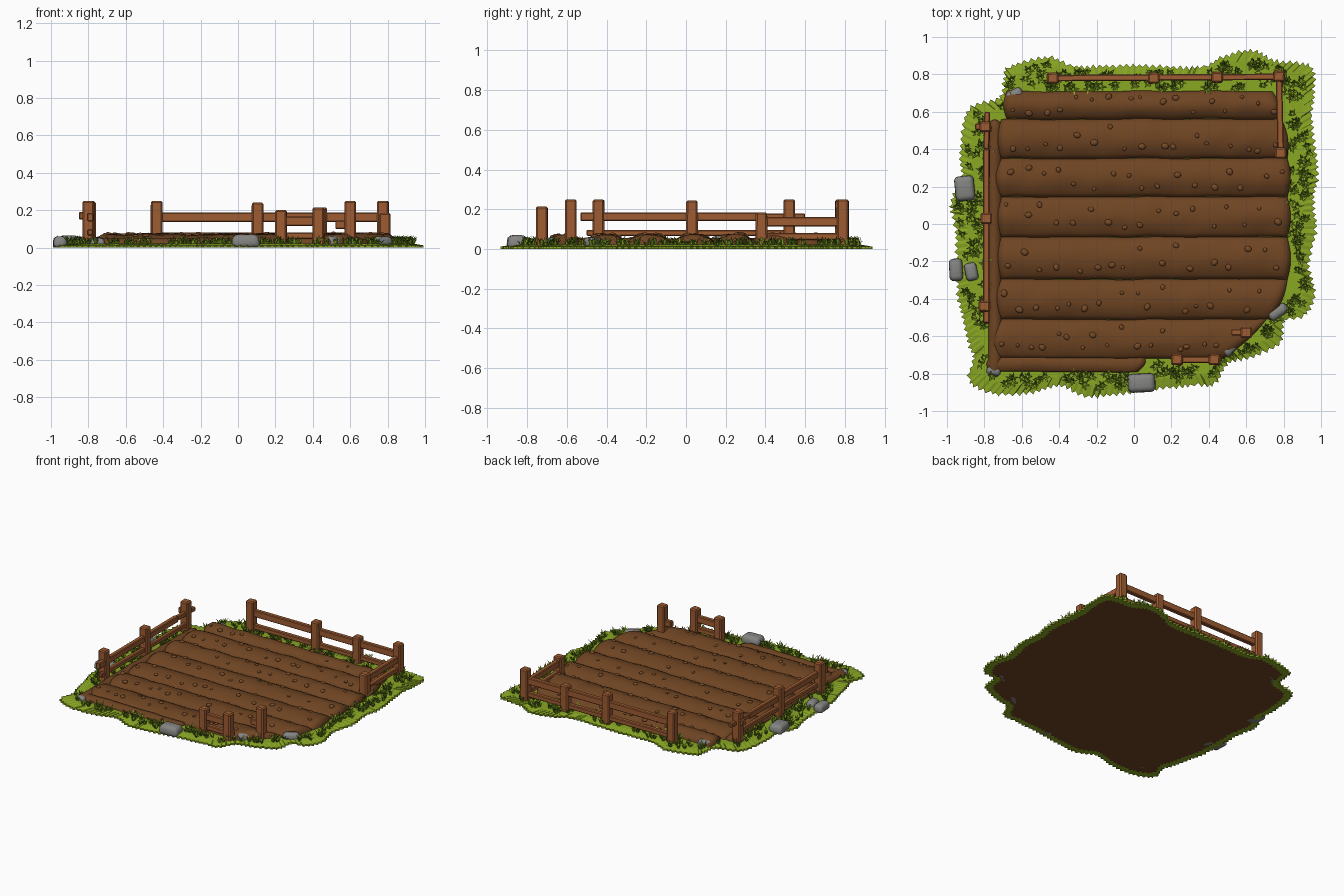
import bpy, bmesh, math, random
from mathutils import Vector, Matrix, noise

if "Cube" in bpy.data.objects:
    bpy.data.objects.remove(bpy.data.objects["Cube"])

random.seed(7)


def mat(name, r, g, b):
    m = bpy.data.materials.new(name)
    lin = [((c / 255 + 0.055) / 1.055) ** 2.4 for c in (r, g, b)]
    m.diffuse_color = (*lin, 1)
    m.use_nodes = True
    m.node_tree.nodes["Principled BSDF"].inputs["Base Color"].default_value = m.diffuse_color
    return m


GRASS = mat("grass green", 138, 168, 36)
BLADE = mat("blade green", 112, 148, 32)
SOIL = mat("soil brown", 110, 68, 34)
CLOD = mat("clod brown", 118, 74, 38)
WOOD = mat("fence wood", 158, 92, 50)
STONE = mat("stone grey", 132, 132, 130)


def finish(bm, name, mats, smooth=False, recalc=True):
    if recalc:
        bmesh.ops.recalc_face_normals(bm, faces=bm.faces)
    me = bpy.data.meshes.new(name)
    bm.to_mesh(me)
    bm.free()
    for m in mats:
        me.materials.append(m)
    for p in me.polygons:
        p.use_smooth = smooth
    ob = bpy.data.objects.new(name, me)
    bpy.context.collection.objects.link(ob)
    return ob


def inside(x, y, poly):
    hit = False
    for (x1, y1), (x2, y2) in zip(poly, poly[1:] + poly[:1]):
        if (y1 > y) != (y2 > y) and x < (x2 - x1) * (y - y1) / (y2 - y1) + x1:
            hit = not hit
    return hit


# Grass pad outline, clockwise from the back left corner
OUT = [(-.66, .84), (-.46, .89), (-.32, .84), (-.02, .845), (.35, .835), (.48, .89), (.64, .925),
       (.75, .87), (.94, .84), (.96, .72), (.945, .56), (.98, .29), (.955, .13), (.97, -.03),
       (.93, -.21), (.96, -.37), (.91, -.49), (.8, -.51), (.78, -.63), (.62, -.71), (.5, -.74),
       (.43, -.85), (.3, -.86), (.03, -.89), (-.24, -.92), (-.4, -.86), (-.56, -.9), (-.77, -.9),
       (-.88, -.83), (-.85, -.72), (-.88, -.64), (-.91, -.51), (-.94, -.35), (-.95, -.03),
       (-.975, .11), (-.92, .24), (-.925, .4), (-.88, .61), (-.72, .67), (-.69, .79)]
# Tilled area
BED = [(-.7, .58), (-.65, .72), (.74, .72), (.82, .56), (.84, -.3), (.8, -.46), (.56, -.66),
       (.42, -.74), (.04, -.75), (.03, -.79), (-.78, -.81), (-.78, .52)]

# Grass pad with a toothed edge and soil underside
edge, n = [], len(OUT)
for i in range(n):
    a, b, c, d = (Vector(OUT[(i + k) % n]) for k in (-1, 0, 1, 2))
    steps = max(2, 2 * round((c - b).length / 0.034))
    for s in range(steps):
        t = s / steps
        p = 0.5 * (2 * b + (c - a) * t + (2 * a - 5 * b + 4 * c - d) * t * t
                   + (3 * b - a - 3 * c + d) * t ** 3)
        out = Vector((-(c - b).y, (c - b).x)).normalized()
        edge.append(p + out * ((0.012 if s % 2 else -0.006) + random.uniform(-.004, .004)))
bm = bmesh.new()
rings = [[bm.verts.new((p.x * k, p.y * k, z)) for p in edge]
         for k, z in ((.94, .022), (1, .012), (1, 0), (.95, 0))]
top, bot = bm.verts.new((0, 0, .022)), bm.verts.new((0, 0, 0))
m = len(edge)
for i in range(m):
    j = (i + 1) % m
    bm.faces.new((top, rings[0][i], rings[0][j]))
    for r, s in zip(rings, rings[1:]):
        bm.faces.new((r[i], s[i], s[j], r[j]))
    bm.faces.new((bot, rings[3][j], rings[3][i])).material_index = 1
finish(bm, "grass_pad", [GRASS, SOIL])


# Ploughed rows: (y low, y high, left x, right x at low, right x at high, height)
def row_height(t, x, y, h):
    return 0.034 + (h - 0.034) * math.sin(math.pi * t) ** 0.8 + 0.006 * noise.noise((x * 9, y * 9, 0))


def ridge(name, y0, y1, xl, xr0, xr1, h, swap=False):
    bm = bmesh.new()
    nu, nv = max(8, int((xr0 - xl) / 0.03)), 10
    grid = []
    for v in range(-1, nv + 2):
        t = min(max(v / nv, 0), 1)
        line = []
        for u in range(-1, nu + 2):
            s = min(max(u / nu, 0), 1)
            bulge = 0.018 * math.sin(math.pi * t)
            a, b = xl - bulge, xr0 + (xr1 - xr0) * t + bulge
            x = a + (b - a) * s
            y = y0 + (y1 - y0) * t + 0.008 * noise.noise((x * 5, y0, 3))
            z = row_height(t, x, y, h)
            if u in (0, nu):
                z = 0.03 + (z - 0.03) * 0.5
            if u in (-1, nu + 1) or v in (-1, nv + 1):
                z = 0.005
            line.append(bm.verts.new((y, x, z) if swap else (x, y, z)))
        grid.append(line)
    for r, s in zip(grid, grid[1:]):
        for k in range(len(r) - 1):
            q = (r[k], r[k + 1], s[k + 1], s[k])
            bm.faces.new(q[::-1] if swap else q)
    finish(bm, name, [SOIL], True, False)


ROWS = [(.56, .71, -.68, .78, .74, .075), (.35, .56, -.71, .82, .79, .075),
        (.145, .35, -.72, .82, .82, .075), (-.07, .145, -.71, .82, .82, .072),
        (-.295, -.07, -.71, .82, .82, .075), (-.51, -.295, -.72, .73, .82, .075),
        (-.72, -.51, -.74, .48, .71, .07), (-.79, -.71, -.77, .02, .06, .05)]
for i, r in enumerate(ROWS):
    ridge(f"soil_row_{i + 1}", *r)
ridge("soil_side_ridge", -.78, -.71, -.79, .54, .54, .055, True)

# Clods on the rows
bm = bmesh.new()
for y0, y1, xl, xr, _, h in ROWS[:7]:
    for k in range(17):
        x = xl + (xr - xl) * (k + random.uniform(.2, .8)) / 17
        t = random.choice((.25, .3, .35, .6, .75)) + random.uniform(-.06, .06)
        y, s = y0 + (y1 - y0) * t, random.uniform(.009, .018)
        M = (Matrix.Translation((x, y, row_height(t, x, y, h))) @ Matrix.Rotation(random.random() * 6, 4, 'Z')
             @ Matrix.Diagonal((s * 1.2, s, s * .65, 1)))
        bmesh.ops.create_icosphere(bm, subdivisions=2, radius=1, matrix=M)
finish(bm, "soil_clods", [CLOD], True)


# Bevelled block used for posts, rails and stones
def block(name, centre, size, material, bevel, segs=1, turn=0, tilt=0, taper=1.0, smooth=False):
    bm = bmesh.new()
    bmesh.ops.create_cube(bm, size=1, matrix=Matrix.Diagonal((*size, 1)))
    for v in bm.verts:
        if v.co.z > 0:
            v.co.x *= taper
            v.co.y *= taper
    bmesh.ops.bevel(bm, geom=bm.edges[:], offset=bevel, segments=segs, profile=.5, affect='EDGES')
    M = Matrix.Translation(centre) @ Matrix.Rotation(turn, 4, 'Z') @ Matrix.Rotation(tilt, 4, 'Y')
    bmesh.ops.transform(bm, matrix=M, verts=bm.verts)
    return finish(bm, name, [material], smooth)


def rail(name, a, b, z0, z1, depth=.034):
    a, b = Vector(a), Vector(b)
    d, c = b - a, (a + b) / 2
    block(name, (c.x, c.y, (z0 + z1) / 2), (d.length, depth, z1 - z0), WOOD, .005,
          turn=math.atan2(d.y, d.x))


# Fence posts: x, y, top
POSTS = [(-.795, .52, .25), (-.79, .03, .245), (-.80, -.44, .25),
         (-.435, .78, .25), (.105, .78, .24), (.445, .785, .215), (.775, .79, .25),
         (.785, .38, .185), (.23, -.725, .2), (.43, -.725, .215), (.60, -.58, .25)]
for i, (x, y, z) in enumerate(POSTS):
    block(f"fence_post_{i + 1}", (x, y, z / 2 + .003), (.064, .06, z - .006), WOOD, .008,
          turn=random.uniform(-.06, .06), taper=.96)

# Fence rails
rail("left_upper_rail", (-.79, -.53), (-.79, .4), .14, .185)
rail("left_upper_rail_end", (-.79, .4), (-.785, .6), .148, .18, .03)
rail("left_lower_rail", (-.79, -.5), (-.785, .5), .065, .097, .03)
rail("left_post_peg", (-.85, .52), (-.77, .52), .15, .19)
rail("back_upper_rail", (-.43, .78), (.775, .787), .138, .188)
rail("back_lower_rail", (-.43, .78), (.775, .787), .045, .08)
rail("right_upper_rail", (.785, .36), (.775, .79), .113, .16)
rail("right_lower_rail", (.785, .38), (.775, .79), .045, .08)
rail("front_upper_rail", (.23, -.725), (.43, -.725), .115, .165)
rail("front_lower_rail", (.23, -.725), (.43, -.725), .045, .08)
rail("front_post_peg", (.52, -.58), (.62, -.58), .1, .145)

# Stones: x, y, length, width, top, turn
STONES = [(-.905, .19, .11, .14, .065, .1), (-.952, -.245, .075, .125, .06, .05), (-.87, -.255, .07, .1, .055, .2),
          (.04, -.85, .155, .105, .07, .05), (-.64, .69, .1, .06, .055, .5), (.52, -.65, .13, .07, .06, .85),
          (.77, -.47, .12, .06, .06, .6), (-.75, -.785, .08, .05, .05, -.2)]
for i, (x, y, sx, sy, z, a) in enumerate(STONES):
    block(f"stone_{i + 1}", (x, y, z / 2), (sx, sy, z), STONE, z * .36, 3, a, 0, .88, True)

# Grass tufts scattered over the rim
bm = bmesh.new()
count = 0
while count < 330:
    x, y = random.uniform(-.98, .98), random.uniform(-.95, .95)
    if not inside(x / .97, y / .97, OUT) or inside(x, y, BED):
        continue
    if any(math.hypot(x - s[0], y - s[1]) < .075 for s in STONES[:4]):
        continue
    count += 1
    green = random.choice((0, 1, 1))
    for k in range(6):
        a = k * math.tau / 6 + random.uniform(-.4, .4)
        d = Vector((math.cos(a), math.sin(a), 0))
        side = Vector((-d.y, d.x, 0)) * random.uniform(.005, .008)
        h, lean = random.uniform(.022, .052), random.uniform(.012, .034)
        p = Vector((x, y, .014)) + d * .004
        q = p + d * lean * .4 + Vector((0, 0, h * .65))
        tip = p + d * lean + Vector((0, 0, h))
        if not inside(tip.x, tip.y, OUT):
            continue
        v = [bm.verts.new(c) for c in (p - side, p + side, q + side * .8, q - side * .8, tip)]
        bm.faces.new(v[:4]).material_index = green
        bm.faces.new((v[3], v[2], v[4])).material_index = green
finish(bm, "grass_tufts", [GRASS, BLADE], False, False)
